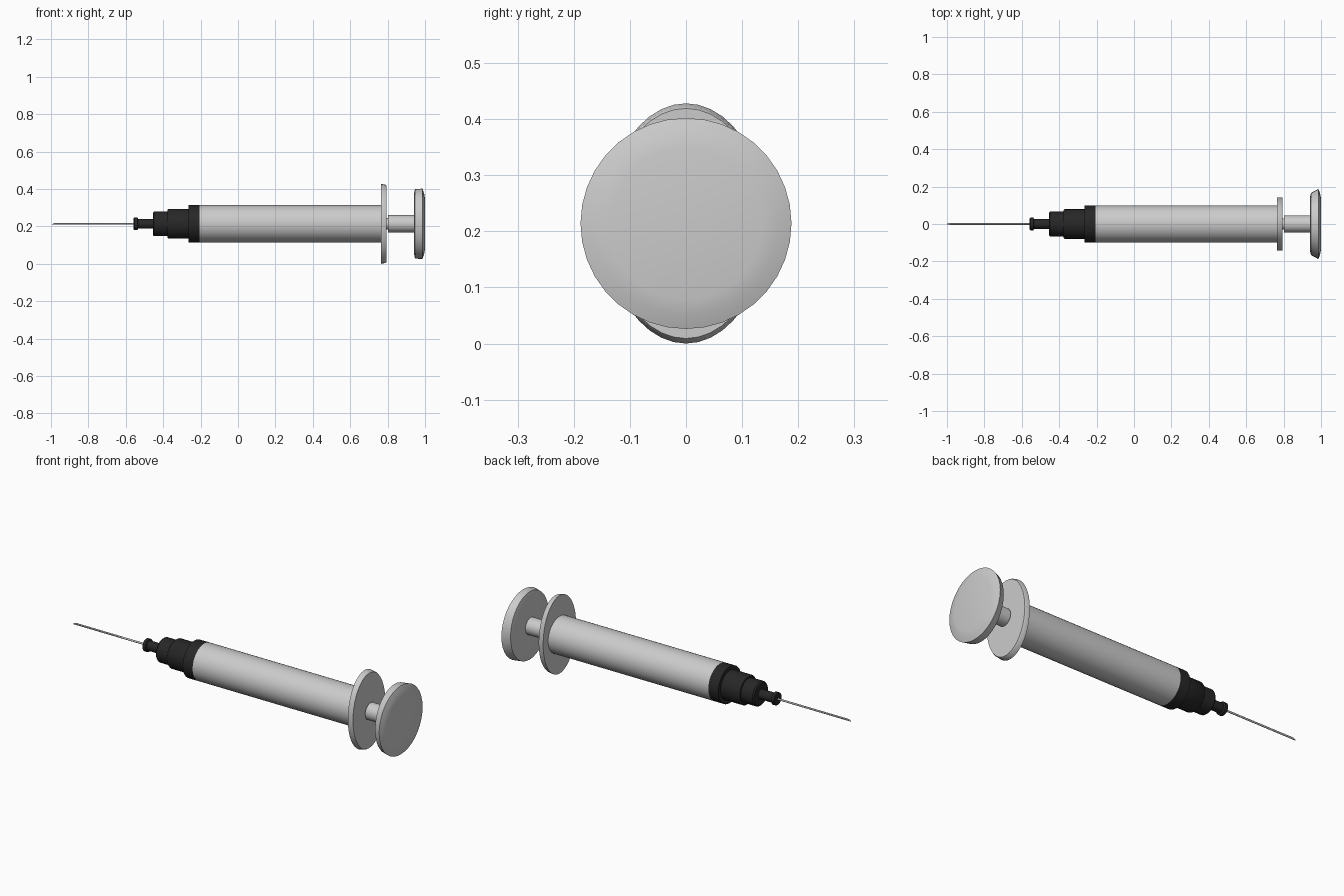
import bpy, bmesh
from math import sin, cos, pi, radians

if "Cube" in bpy.data.objects:
    bpy.data.objects.remove(bpy.data.objects["Cube"])

AXIS_Z = 0.214


def material(name, color):
    m = bpy.data.materials.new(name)
    m.diffuse_color = color
    m.use_nodes = True
    m.node_tree.nodes["Principled BSDF"].inputs["Base Color"].default_value = m.diffuse_color
    return m


def loft(name, sections, sides=32, mat=None, slant=0.0):
    """Skin elliptical rings (x, y radius, z radius) along the x axis; slant shears the first ring."""
    bm = bmesh.new()
    rings = []
    for k, (x, ry, rz) in enumerate(sections):
        ring = []
        for i in range(sides):
            a = 2 * pi * i / sides
            dx = slant * (1 + sin(a)) / 2 if k == 0 else 0
            ring.append(bm.verts.new((x + dx, ry * cos(a), AXIS_Z + rz * sin(a))))
        rings.append(ring)
    for r0, r1 in zip(rings, rings[1:]):
        for i in range(sides):
            j = (i + 1) % sides
            bm.faces.new((r0[i], r0[j], r1[j], r1[i]))
    bm.faces.new(rings[0])
    bm.faces.new(rings[-1])
    bmesh.ops.recalc_face_normals(bm, faces=bm.faces)
    mesh = bpy.data.meshes.new(name)
    bm.to_mesh(mesh)
    bm.free()
    for p in mesh.polygons:
        p.use_smooth = True
    mesh.set_sharp_from_angle(angle=radians(40))
    obj = bpy.data.objects.new(name, mesh)
    bpy.context.collection.objects.link(obj)
    if mat:
        mesh.materials.append(mat)
    return obj


def turned(name, profile, **kw):
    """Round part from (x, radius) pairs."""
    return loft(name, [(x, r, r) for x, r in profile], **kw)


black = material("black_plastic", (0.02, 0.02, 0.02, 1))

# needle with slanted point
turned("needle", [(-1.0, 0.005), (-0.55, 0.005)], sides=12, slant=0.02)

# stepped black hub
turned("needle_hub", [
    (-0.558, 0.030), (-0.554, 0.034), (-0.538, 0.034), (-0.534, 0.026),
    (-0.455, 0.026), (-0.455, 0.060), (-0.448, 0.066), (-0.378, 0.066),
    (-0.378, 0.074), (-0.372, 0.079), (-0.265, 0.079)], mat=black)
turned("hub_collar", [(-0.265, 0.1), (-0.205, 0.1)], mat=black)

# barrel and oval finger flange
turned("barrel", [(-0.205, 0.1), (0.768, 0.1)])
loft("finger_flange", [
    (0.765, 0.143, 0.214), (0.788, 0.143, 0.209), (0.794, 0.140, 0.205)], sides=40)

# plunger rod with a thin neck at the flange
turned("plunger_rod", [(0.79, 0.030), (0.802, 0.030), (0.802, 0.046), (0.945, 0.046)])

# thumb rest, slightly oval on its back rim
loft("thumb_rest", [
    (0.940, 0.046, 0.046), (0.940, 0.140, 0.155), (0.946, 0.166, 0.186),
    (0.986, 0.188, 0.188), (0.995, 0.163, 0.163), (1.0, 0.135, 0.135)], sides=36)
